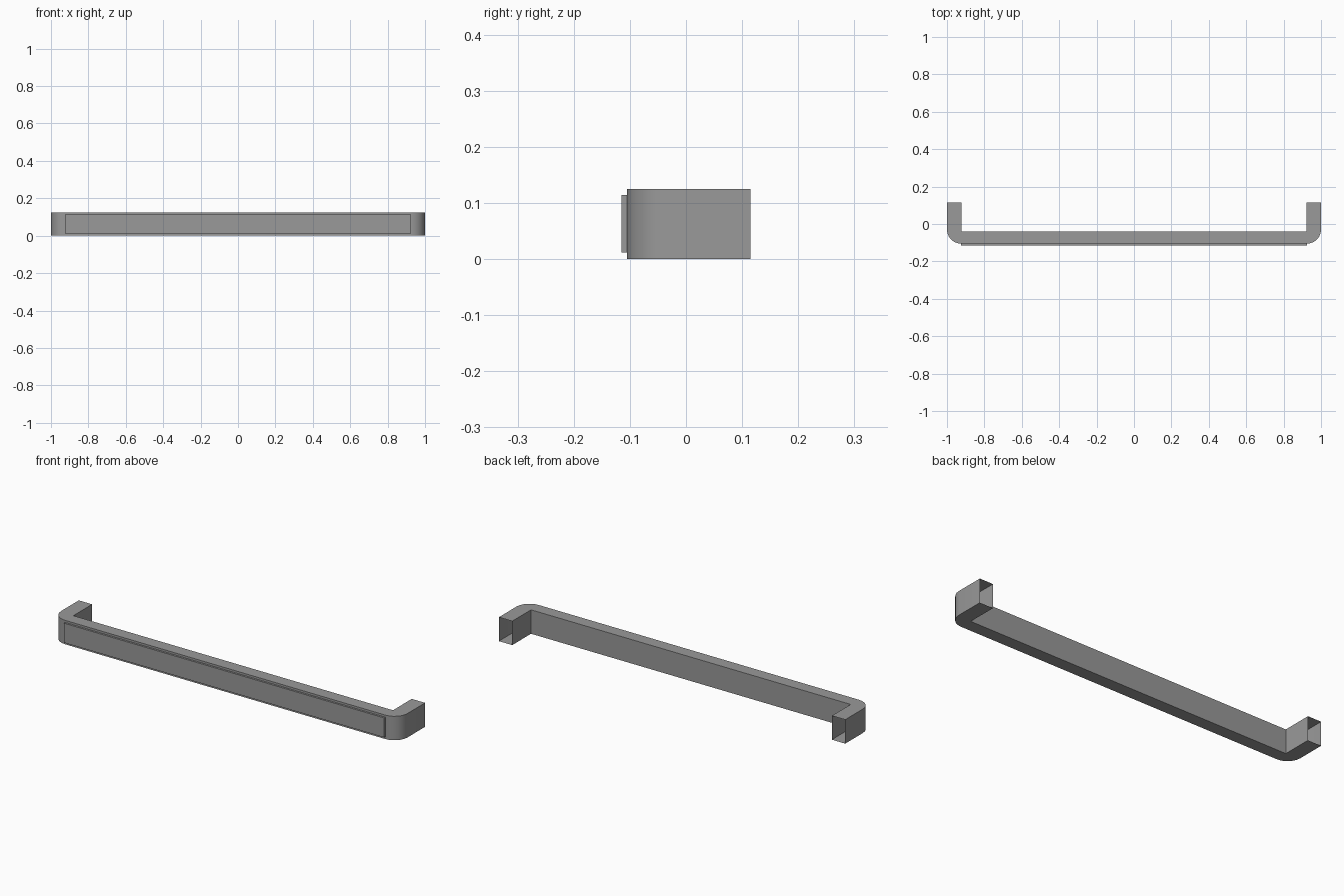
import bpy, bmesh, math

cube = bpy.data.objects.get("Cube")
if cube:
    bpy.data.objects.remove(cube, do_unlink=True)

HEIGHT, BACK, FRONT, INNER = 0.125, 0.115, -0.105, -0.04
LEG_X, RADIUS, SEGMENTS = 0.923, 0.075, 6

grey = bpy.data.materials.new("plain grey")
grey.use_nodes = True
colour = (0.32, 0.32, 0.32, 1)
grey.diffuse_color = colour
grey.node_tree.nodes["Principled BSDF"].inputs["Base Color"].default_value = colour


def finish(bm, name):
    bmesh.ops.recalc_face_normals(bm, faces=bm.faces)
    mesh = bpy.data.meshes.new(name)
    bm.to_mesh(mesh)
    bm.free()
    mesh.materials.append(grey)
    obj = bpy.data.objects.new(name, mesh)
    bpy.context.collection.objects.link(obj)
    return obj


# Handle bar: mirrored U outline with rounded front corners
right = [(LEG_X, INNER), (LEG_X, BACK), (1, BACK)]
for i in range(SEGMENTS + 1):
    a = math.pi / 2 * i / SEGMENTS
    right.append((1 - RADIUS + RADIUS * math.cos(a),
                  FRONT + RADIUS - RADIUS * math.sin(a)))
outline = right + [(-x, y) for x, y in reversed(right)]
bm = bmesh.new()
base = bm.faces.new([bm.verts.new((x, y, 0)) for x, y in outline])
ext = bmesh.ops.extrude_face_region(bm, geom=[base], use_keep_orig=True)
bmesh.ops.translate(bm, vec=(0, 0, HEIGHT),
                    verts=[g for g in ext["geom"] if isinstance(g, bmesh.types.BMVert)])
bmesh.ops.recalc_face_normals(bm, faces=bm.faces)

# The hollow legs are open at the back
ends = [f for f in bm.faces if all(abs(v.co.y - BACK) < 1e-4 for v in f.verts)]
bmesh.ops.delete(bm, geom=ends, context='FACES_ONLY')
bar = finish(bm, "handle_bar")
bpy.context.view_layer.objects.active = bar
bar.select_set(True)
bpy.ops.object.shade_smooth_by_angle(angle=math.radians(30))

# Raised front panel
bm = bmesh.new()
bmesh.ops.create_cube(bm, size=1)
bmesh.ops.scale(bm, vec=(1.85, 0.01, 0.102), verts=bm.verts)
bmesh.ops.translate(bm, vec=(0, FRONT - 0.005, 0.063), verts=bm.verts)
finish(bm, "front_panel")
